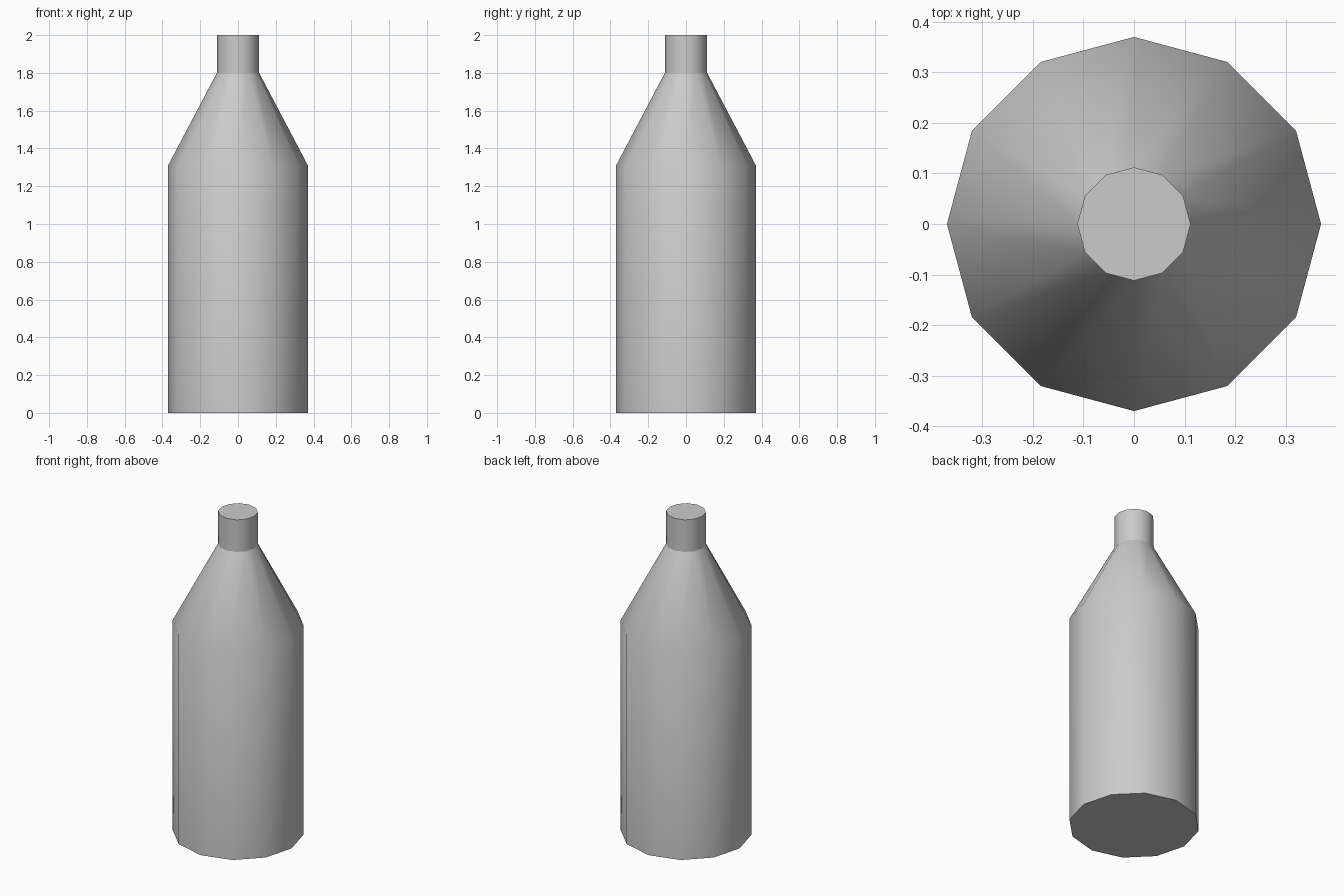
import bpy
import bmesh
from math import cos, sin, tau, radians

cube = bpy.data.objects.get("Cube")
if cube:
    bpy.data.objects.remove(cube, do_unlink=True)

SIDES = 12

grey = bpy.data.materials.new("light grey")
grey.use_nodes = True
colour = (0.6, 0.6, 0.6, 1)
grey.diffuse_color = colour
grey.node_tree.nodes["Principled BSDF"].inputs["Base Color"].default_value = colour


def lathe(name, profile, cap_bottom=False, cap_top=False):
    """Turn a (radius, height) profile into a smooth twelve-sided part."""
    bm = bmesh.new()
    rings = [[bm.verts.new((r * cos(tau * i / SIDES), r * sin(tau * i / SIDES), z))
              for i in range(SIDES)] for r, z in profile]
    for low, high in zip(rings, rings[1:]):
        for i in range(SIDES):
            j = (i + 1) % SIDES
            bm.faces.new((low[i], low[j], high[j], high[i]))
    if cap_bottom:
        bm.faces.new(rings[0][::-1])
    if cap_top:
        bm.faces.new(rings[-1])
    mesh = bpy.data.meshes.new(name)
    bm.to_mesh(mesh)
    bm.free()
    mesh.materials.append(grey)
    obj = bpy.data.objects.new(name, mesh)
    bpy.context.collection.objects.link(obj)
    bpy.ops.object.select_all(action="DESELECT")
    obj.select_set(True)
    bpy.context.view_layer.objects.active = obj
    bpy.ops.object.shade_smooth_by_angle(angle=radians(45))
    return obj


# Straight body with its tapering shoulder, then the short closed neck
lathe("bottle_body", [(0.37, 0), (0.37, 1.31), (0.112, 1.8)], cap_bottom=True)
lathe("bottle_neck", [(0.112, 1.8), (0.112, 2)], cap_top=True)
